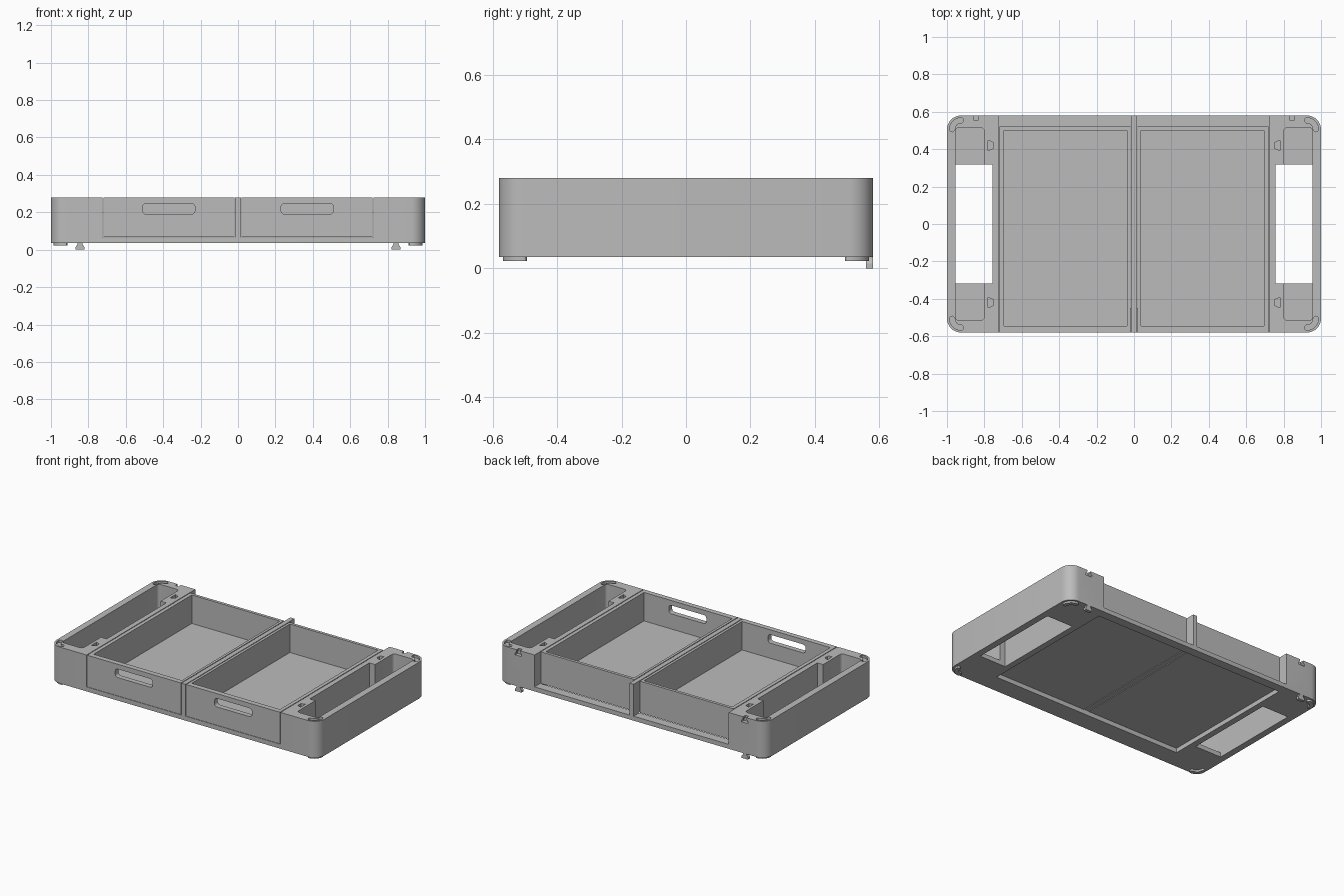
import bpy
import bmesh
from math import cos, sin, pi

if "Cube" in bpy.data.objects:
    bpy.data.objects.remove(bpy.data.objects["Cube"])

GREY = (0.5, 0.5, 0.5, 1)
grey = bpy.data.materials.new("plain grey")
grey.use_nodes = True
grey.diffuse_color = GREY
grey.node_tree.nodes["Principled BSDF"].inputs["Base Color"].default_value = GREY

BOTTOM, TOP, LEDGE = 0.035, 0.28, 0.065
HALF_Y = 0.58
SIDES = (-1, 1)


def prism(name, points, low, high, axis="z"):
    """Extrude an outline along z (points are x, y) or along y (points are x, z)."""
    bm = bmesh.new()
    place = (lambda a, b, h: (a, b, h)) if axis == "z" else (lambda a, b, h: (a, h, b))
    rings = [[bm.verts.new(place(a, b, h)) for a, b in points] for h in (low, high)]
    bm.faces.new(rings[0])
    bm.faces.new(rings[1])
    n = len(points)
    for i in range(n):
        j = (i + 1) % n
        bm.faces.new((rings[0][i], rings[0][j], rings[1][j], rings[1][i]))
    bmesh.ops.recalc_face_normals(bm, faces=bm.faces)
    mesh = bpy.data.meshes.new(name)
    bm.to_mesh(mesh)
    bm.free()
    mesh.materials.append(grey)
    obj = bpy.data.objects.new(name, mesh)
    bpy.context.collection.objects.link(obj)
    return obj


def arc(cx, cy, r, start, end, steps=8):
    angles = [start + (end - start) * i / steps for i in range(steps + 1)]
    return [(cx + r * cos(t), cy + r * sin(t)) for t in angles]


def rect(x0, x1, y0, y1, r=0.0):
    if r == 0:
        return [(x0, y0), (x1, y0), (x1, y1), (x0, y1)]
    corners = [(x1 - r, y1 - r), (x0 + r, y1 - r), (x0 + r, y0 + r), (x1 - r, y0 + r)]
    return [p for i, (cx, cy) in enumerate(corners)
            for p in arc(cx, cy, r, i * pi / 2, (i + 1) * pi / 2)]


def flip(points, sx=1, sy=1):
    return [(x * sx, y * sy) for x, y in points]


def cut(target, cutter):
    cutter.hide_render = True
    mod = target.modifiers.new("cut", "BOOLEAN")
    mod.operation = "DIFFERENCE"
    mod.solver = "EXACT"
    mod.object = cutter
    bpy.context.view_layer.objects.active = target
    bpy.ops.object.modifier_apply(modifier=mod.name)
    bpy.data.objects.remove(cutter)


def kidney():
    """Curved foot outline that follows a rounded corner."""
    cx, cy, r, w = 0.925, 0.507, 0.047, 0.014
    outer = arc(cx, cy, r + w, 0, pi / 2)
    end_a = arc(cx, cy + r, w, pi / 2, 3 * pi / 2, 6)[1:-1]
    inner = arc(cx, cy, r - w, pi / 2, 0)
    end_b = arc(cx + r, cy, w, pi, 2 * pi, 6)[1:-1]
    return outer + end_a + inner + end_b


def dovetail(z_neck, z_flare, z_end):
    c, neck, wide = 0.845, 0.013, 0.023
    return [(c - neck, z_neck), (c + neck, z_neck), (c + neck, z_flare),
            (c + wide, (z_flare + z_end) / 2), (c + wide, z_end),
            (c - wide, z_end), (c - wide, (z_flare + z_end) / 2), (c - neck, z_flare)]


# Frame with an open underside
frame = prism("frame", rect(-1, 1, -HALF_Y, HALF_Y, 0.075), BOTTOM, TOP)
for s in SIDES:
    # Drawer bay and end pocket with a through opening
    cut(frame, prism("bay", flip(rect(0.015, 0.724, -0.7, 0.7), s), LEDGE, 0.4))
    cut(frame, prism("pocket", flip(rect(0.80, 0.955, -0.515, 0.515, 0.02), s), LEDGE, 0.4))
    cut(frame, prism("opening", flip(rect(0.757, 0.955, -0.318, 0.318), s), -0.1, 0.4))
    # Dovetail socket at the back
    cut(frame, prism("socket", flip(dovetail(0.3, 0.268, 0.243), s), 0.555, 0.7, "y"))
    for t in SIDES:
        # Corner grooves and small wedge slots on the top
        cut(frame, prism("groove", flip(kidney(), s, t), TOP - 0.015, 0.4))
        wedge = [(0.752, 0.405), (0.78, 0.392), (0.78, 0.448), (0.752, 0.435)]
        cut(frame, prism("slot", flip(wedge, s, t), TOP - 0.03, 0.4))
cut(frame, prism("underside", rect(-0.715, 0.715, -0.45, 0.52), -0.1, LEDGE + 0.002))
parts = [frame]

for s, side in zip(SIDES, ("right", "left")):
    # Drawer tray with a handle slot
    drawer = prism(side + "_drawer", flip(rect(0.02, 0.719, -HALF_Y, 0.52), s), LEDGE + 0.002, TOP)
    cut(drawer, prism("inside", flip(rect(0.037, 0.695, -0.545, 0.5), s), 0.088, 0.4))
    cut(drawer, prism("handle", flip(rect(0.23, 0.51, 0.19, 0.247, 0.02), s), -0.7, -0.4, "y"))
    parts.append(drawer)
    # Hanging dovetail hook at the back
    parts.append(prism(side + "_hook", flip(dovetail(0.04, 0.03, 0.0), s), 0.558, HALF_Y, "y"))
    for t, end in zip(SIDES, ("front", "back")):
        parts.append(prism(f"{end}_{side}_foot", flip(kidney(), s, t), 0.022, BOTTOM + 0.002))

# Keep edges crisp and rounded corners smooth
bpy.ops.object.select_all(action="DESELECT")
for obj in parts:
    obj.select_set(True)
bpy.context.view_layer.objects.active = frame
bpy.ops.object.shade_smooth_by_angle(angle=pi / 6)
